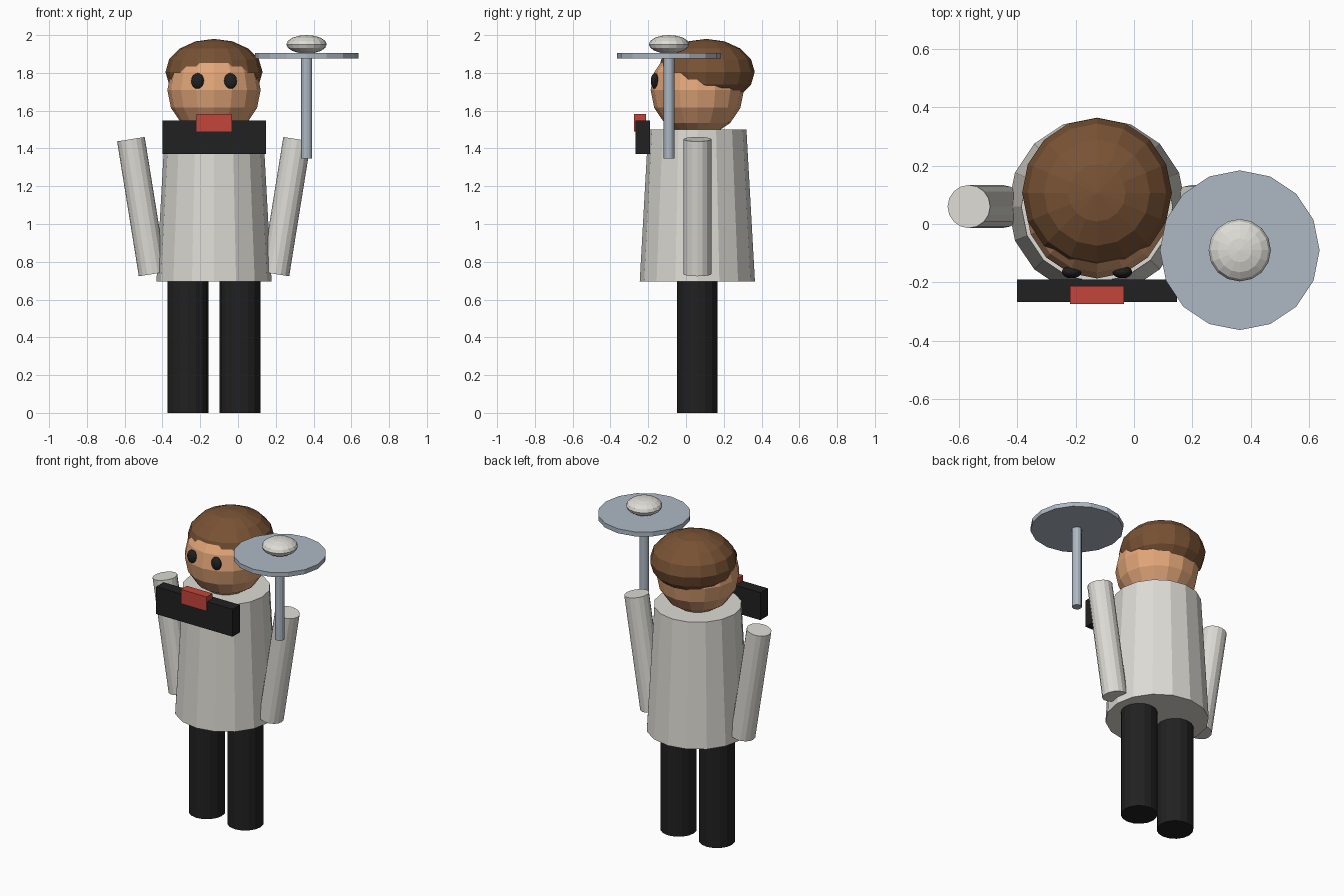
import bpy
from mathutils import Vector

cube = bpy.data.objects.get("Cube")
if cube:
    bpy.data.objects.remove(cube, do_unlink=True)


def material(name, colour):
    m = bpy.data.materials.new(name)
    m.use_nodes = True
    m.diffuse_color = (*colour, 1)
    m.node_tree.nodes["Principled BSDF"].inputs["Base Color"].default_value = (*colour, 1)
    return m


ivory = material("ivory cloth", (0.72, 0.71, 0.66))
black = material("black", (0.015, 0.015, 0.015))
red = material("red", (0.55, 0.06, 0.04))
steel = material("steel", (0.42, 0.48, 0.55))
brown = material("brown hair", (0.19, 0.085, 0.035))
skin = material("skin", (0.76, 0.38, 0.19))

CX, CY = -0.127, 0.06  # body axis


def finish(name, mat):
    ob = bpy.context.object
    ob.name = name
    ob.data.materials.append(mat)
    return ob


def tube(name, mat, start, end, r1, r2=None, sides=16):
    a, b = Vector(start), Vector(end)
    bpy.ops.mesh.primitive_cone_add(vertices=sides, radius1=r1, radius2=r2 or r1,
                                    depth=(b - a).length, location=(a + b) / 2)
    ob = finish(name, mat)
    ob.rotation_euler = (0, Vector((b.x - a.x, 0, b.z - a.z)).angle(Vector((0, 0, 1)))
                         * (1 if b.x > a.x else -1), 0)
    return ob


def ball(name, mat, centre, radii, segments=16, rings=8):
    bpy.ops.mesh.primitive_uv_sphere_add(segments=segments, ring_count=rings,
                                         radius=1, location=centre)
    ob = finish(name, mat)
    ob.scale = radii
    return ob


def box(name, mat, low, high):
    lo, hi = Vector(low), Vector(high)
    bpy.ops.mesh.primitive_cube_add(size=1, location=(lo + hi) / 2)
    ob = finish(name, mat)
    ob.scale = hi - lo
    return ob


# Body
tube("torso", ivory, (CX, CY, 0.695), (CX, CY, 1.5), 0.305, 0.26)

# Paired limbs and eyes
for side, s in (("left", 1), ("right", -1)):
    leg_x = CX + s * 0.138
    tube(side + "_leg", black, (leg_x, CY, 0), (leg_x, CY, 0.7), 0.108)
    tube(side + "_arm", ivory, (CX + s * 0.325, CY, 0.735), (CX + s * 0.44, CY, 1.449), 0.074)
    ball(side + "_eye", black, (CX + s * 0.087, -0.165, 1.757), (0.034, 0.021, 0.042))

# Head and hair
ball("head", skin, (CX, CY, 1.71), (0.247, 0.247, 0.247))
ball("hair", brown, (CX, 0.107, 1.805), (0.257, 0.257, 0.175))

# Collar and bow
box("collar", black, (-0.401, -0.267, 1.371), (0.148, -0.191, 1.549))
box("bow", red, (-0.219, -0.274, 1.49), (-0.034, -0.213, 1.583))

# Serving tray with domed lid on its stem
TX, TY = 0.363, -0.09
tube("tray_stem", steel, (TX, TY, 1.347), (TX, TY, 1.885), 0.029, sides=12)
tube("tray", steel, (TX, TY, 1.875), (TX, TY, 1.904), 0.274)
ball("tray_dome", ivory, (TX, TY, 1.951), (0.107, 0.107, 0.049))
